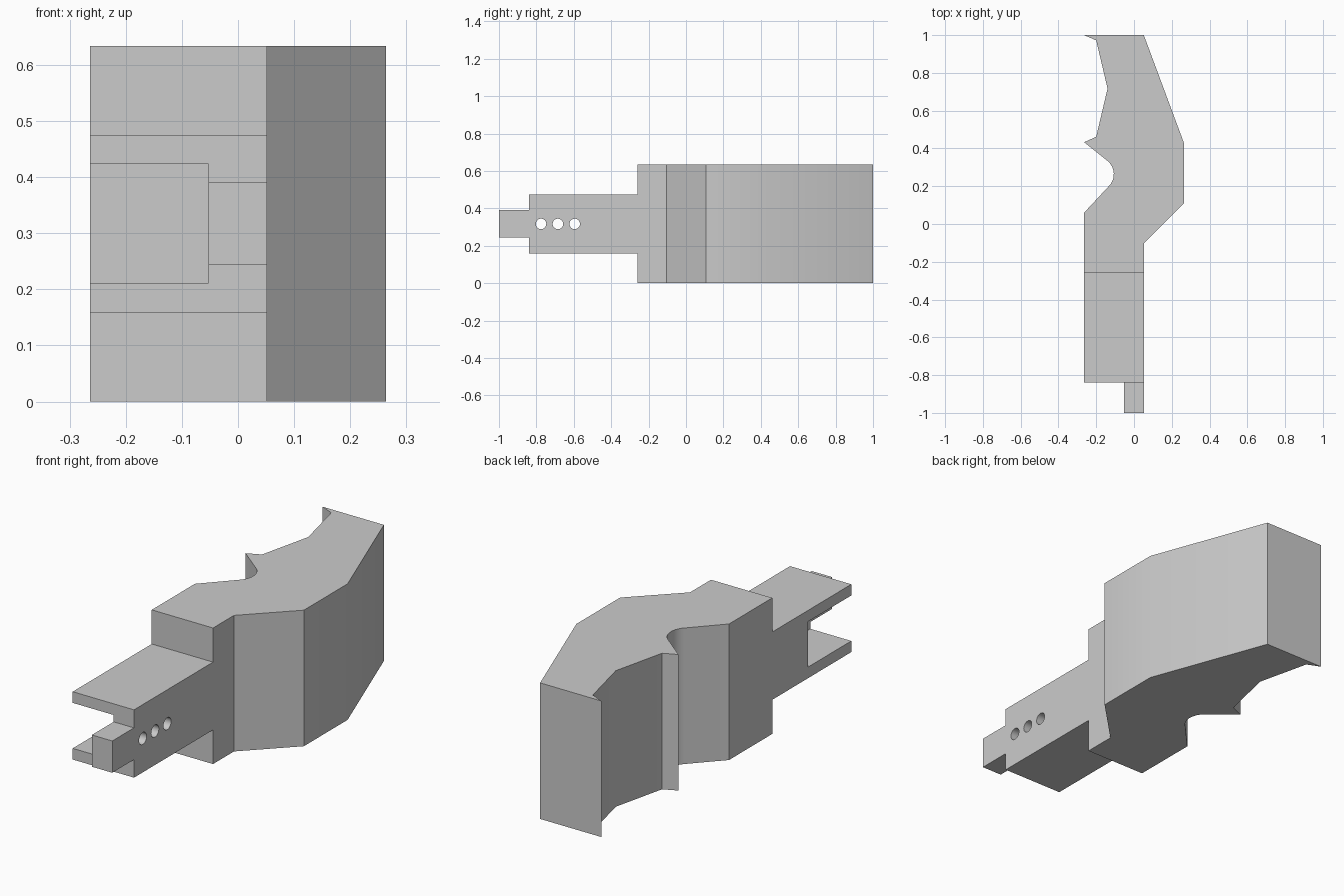
import bpy
import bmesh
from math import radians, sin, cos
from mathutils import Matrix

cube = bpy.data.objects.get("Cube")
if cube:
    bpy.data.objects.remove(cube, do_unlink=True)

grey = bpy.data.materials.new("light grey")
grey.use_nodes = True
colour = (0.6, 0.6, 0.6, 1)
grey.diffuse_color = colour
grey.node_tree.nodes["Principled BSDF"].inputs["Base Color"].default_value = colour


def finish(name, bm):
    mesh = bpy.data.meshes.new(name)
    bmesh.ops.recalc_face_normals(bm, faces=bm.faces)
    bm.to_mesh(mesh)
    bm.free()
    mesh.materials.append(grey)
    obj = bpy.data.objects.new(name, mesh)
    bpy.context.collection.objects.link(obj)
    return obj


def box(name, low, high):
    bm = bmesh.new()
    bmesh.ops.create_cube(bm, size=1)
    for v in bm.verts:
        v.co = [l if c < 0 else h for c, l, h in zip(v.co, low, high)]
    return finish(name, bm)


def prism(name, outline, height):
    bm = bmesh.new()
    base = bm.faces.new([bm.verts.new((x, y, 0)) for x, y in outline])
    top = bmesh.ops.extrude_face_region(bm, geom=[base])["geom"]
    bmesh.ops.translate(bm, vec=(0, 0, height),
                        verts=[g for g in top if isinstance(g, bmesh.types.BMVert)])
    return finish(name, bm)


def activate(obj):
    bpy.ops.object.select_all(action="DESELECT")
    obj.select_set(True)
    bpy.context.view_layer.objects.active = obj


def cut(obj, cutter):
    cutter.hide_render = True
    mod = obj.modifiers.new("cut", "BOOLEAN")
    mod.operation = "DIFFERENCE"
    mod.solver = "EXACT"
    mod.object = cutter
    activate(obj)
    bpy.ops.object.modifier_apply(modifier=mod.name)
    bpy.data.objects.remove(cutter, do_unlink=True)


def smooth(obj):
    activate(obj)
    bpy.ops.object.shade_smooth_by_angle(angle=radians(30))


# Body: plan outline with a rounded notch on the right side
LEFT, RIGHT, INNER = 0.264, -0.264, 0.052
HEIGHT, SHOULDER = 0.634, -0.258
notch = [(-0.197 + 0.09 * cos(radians(a)), 0.264 + 0.09 * sin(radians(a)))
         for a in range(-45, 52, 8)]
outline = [(RIGHT, 1), (INNER, 1), (LEFT, 0.43), (LEFT, 0.108), (INNER, -0.104),
           (INNER, SHOULDER), (RIGHT, SHOULDER), (RIGHT, 0.06), *notch,
           (RIGHT, 0.433), (-0.2, 0.462), (-0.14, 0.717), (-0.2, 0.972)]
body = prism("body", outline, HEIGHT)
smooth(body)

# Neck: block with a side slot and three pin holes
MID, FRONT = HEIGHT / 2, -0.84
neck = box("neck", (RIGHT, FRONT, MID - 0.158), (INNER, SHOULDER, MID + 0.158))
cut(neck, box("slot_cutter", (-0.5, -1, MID - 0.106), (-0.053, -0.52, MID + 0.106)))
for y in (-0.775, -0.685, -0.595):
    bm = bmesh.new()
    place = Matrix.Translation((0, y, MID)) @ Matrix.Rotation(radians(90), 4, "Y")
    bmesh.ops.create_cone(bm, cap_ends=True, segments=32, radius1=0.028,
                          radius2=0.028, depth=0.3, matrix=place)
    cut(neck, finish("pin_hole_cutter", bm))
smooth(neck)

# Tongue at the front tip
box("tongue", (-0.053, -1, MID - 0.074), (INNER, FRONT, MID + 0.074))
